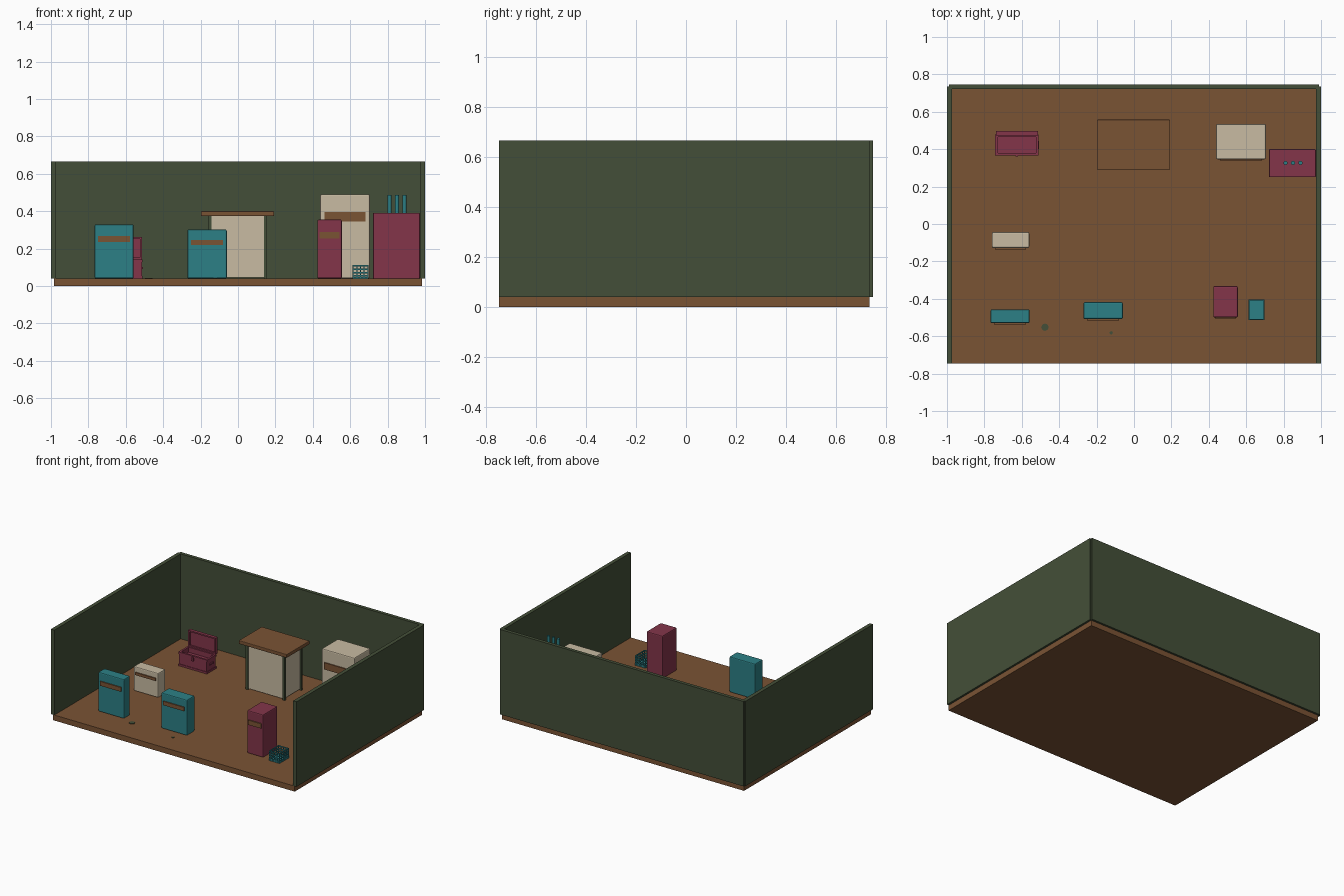
import bpy, math
from mathutils import Vector

if "Cube" in bpy.data.objects:
    bpy.data.objects.remove(bpy.data.objects["Cube"])


def material(name, hexa):
    # convert a screen colour to linear values
    m = bpy.data.materials.new(name)
    c = [int(hexa[i:i + 2], 16) / 255 for i in (0, 2, 4)]
    m.diffuse_color = [((v + .055) / 1.055) ** 2.4 for v in c] + [1]
    m.use_nodes = True
    m.node_tree.nodes["Principled BSDF"].inputs["Base Color"].default_value = m.diffuse_color
    return m


BROWN = material("wood brown", "7a5334")
GREEN = material("dark green", "444f38")
TEAL = material("teal", "2c8086")
MAROON = material("maroon", "83354a")
CREAM = material("cream", "c8bba2")


def box(name, mat, x, y, z, bevel=0):
    """Box from (min, max) ranges, optionally with softened edges."""
    bpy.ops.mesh.primitive_cube_add(size=1)
    o = bpy.context.object
    o.name = name
    for v in o.data.vertices:
        v.co = Vector([(r[0] + r[1]) / 2 + c * (r[1] - r[0]) for r, c in zip((x, y, z), v.co)])
    o.data.materials.append(mat)
    if bevel:
        b = o.modifiers.new("bevel", 'BEVEL')
        b.width = bevel
        b.segments = 2
    return o


def cylinder(name, mat, x, y, z, r, sides=12):
    bpy.ops.mesh.primitive_cylinder_add(vertices=sides, radius=r, depth=z[1] - z[0],
                                        location=(x, y, (z[0] + z[1]) / 2))
    o = bpy.context.object
    o.name = name
    o.data.materials.append(mat)
    return o


F = 0.04  # floor level

# room shell
box("floor", BROWN, (-.985, .985), (-.747, .732), (0, F))
box("back_wall", GREEN, (-.99, .99), (.722, .747), (F, .665))
for s, n in ((-1, "left"), (1, "right")):
    box(n + "_wall", GREEN, sorted((s * .972, s * 1.0)), (-.747, .735), (F, .665))


# cabinets with a wooden strip across the front
def cabinet(name, mat, x, y, top):
    box(name, mat, x, y, (F, top), .007)
    h, w = top - F, x[1] - x[0]
    zc = F + h * .735
    box(name + "_strip", BROWN, (x[0] + w * .09, x[1] - w * .09),
        (y[0] - .008, y[0] + .004), (zc - h * .055, zc + h * .055))


cabinet("left_cabinet", TEAL, (-.767, -.558), (-.53, -.457), .329)
cabinet("middle_cabinet", TEAL, (-.27, -.06), (-.508, -.418), .302)
cabinet("low_cabinet", CREAM, (-.76, -.56), (-.128, -.043), .22)
cabinet("tall_cabinet", MAROON, (.424, .555), (-.5, -.332), .355)
cabinet("large_cabinet", CREAM, (.439, .705), (.346, .535), .49)

# booth: cream body, green corner posts, wooden top
box("booth_body", CREAM, (-.148, .142), (.328, .522), (F + .006, .375))
for sx in (-.152, .147):
    for sy in (.327, .523):
        box("booth_post", GREEN, (sx - .009, sx + .009), (sy - .007, sy + .007), (F, .375))
box("booth_top", BROWN, (-.198, .193), (.291, .558), (.374, .4), .004)

# counter with three bottles
box("counter", MAROON, (.722, .972), (.25, .4), (F, .391), .004)
for x in (.81, .85, .89):
    cylinder("bottle", TEAL, x, .327, (.39, .487), .011)

# open crate made of posts and slats
cx, cy = (.613, .697), (-.513, -.405)
t = .005
box("crate_base", TEAL, cx, cy, (F, F + .008))
for z in (.05, .067, .085, .105):
    for y in (cy[0], cy[1] - t):
        box("crate_slat", TEAL, cx, (y, y + t), (z, z + .008))
    for x in (cx[0], cx[1] - t):
        box("crate_slat", TEAL, (x, x + t), cy, (z, z + .008))
for i in range(5):
    x = cx[0] + i * (cx[1] - cx[0] - t) / 4
    y = cy[0] + i * (cy[1] - cy[0] - t) / 4
    for k in (cy[0], cy[1] - t):
        box("crate_bar", TEAL, (x, x + t), (k, k + t), (F, .112))
    for k in (cx[0], cx[1] - t):
        box("crate_bar", TEAL, (k, k + t), (y, y + t), (F, .112))

# open trunk: hollow body, rim bands, raised lid, clasp and side handles
X0, X1, Y0, Y1, top = -.738, -.514, .37, .475, .142
box("trunk_floor", MAROON, (X0, X1), (Y0, Y1), (F, .105))
for z0, z1, e in ((.105, top, 0), (top - .014, top, .004), (F, F + .014, .004)):
    for y in (Y0 - e, Y1 - .01):
        box("trunk_wall", MAROON, (X0 - e, X1 + e), (y, y + .01 + e), (z0, z1))
    for x in (X0 - e, X1 - .01):
        box("trunk_wall", MAROON, (x, x + .01 + e), (Y0 - e, Y1 + e), (z0, z1))
box("trunk_lid", MAROON, (X0, X1), (.485, .498), (top, .262))
for z in (top, .252):
    box("lid_rim", MAROON, (X0, X1), (.474, .49), (z, z + .01))
for x in (X0, X1 - .01):
    box("lid_rim", MAROON, (x, x + .01), (.474, .49), (top, .262))
box("trunk_clasp", MAROON, (-.633, -.619), (.36, .37), (.105, .135))
for x in (X0 - .006, X1 - .002):
    box("trunk_handle", MAROON, (x, x + .008), (.4, .445), (.09, .102))

# small flat marks on the floor
cylinder("floor_spot", GREEN, -.476, -.552, (F, F + .004), .02, 8)
cylinder("small_floor_spot", GREEN, -.122, -.582, (F, F + .004), .009, 8)
